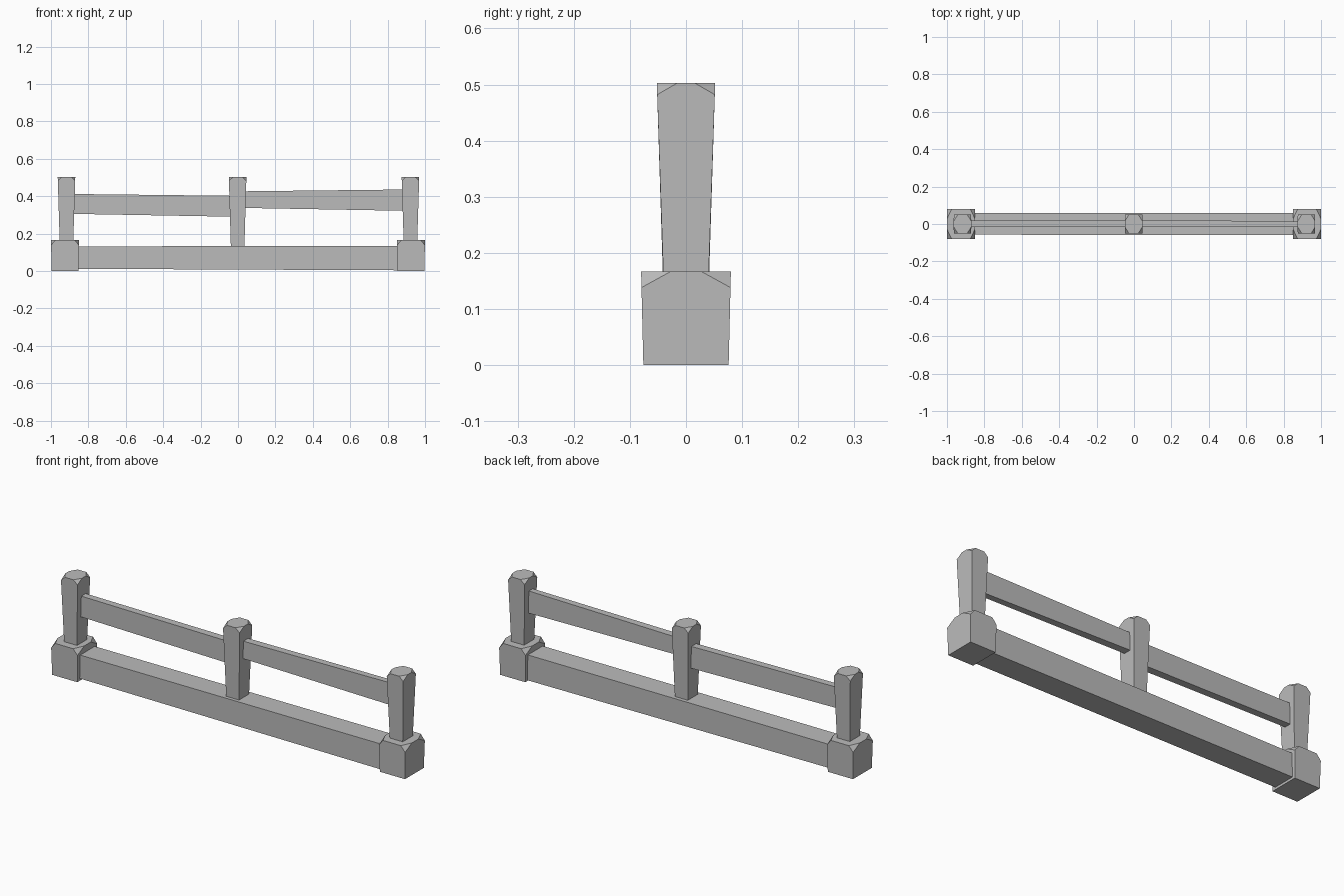
import bpy, bmesh
from mathutils import Vector

if "Cube" in bpy.data.objects:
    bpy.data.objects.remove(bpy.data.objects["Cube"])

stone = bpy.data.materials.new("grey_stone")
stone.use_nodes = True
GREY = (0.5, 0.5, 0.5, 1)
stone.diffuse_color = GREY
stone.node_tree.nodes["Principled BSDF"].inputs["Base Color"].default_value = GREY


def finish(name, bm):
    bmesh.ops.recalc_face_normals(bm, faces=bm.faces)
    mesh = bpy.data.meshes.new(name)
    bm.to_mesh(mesh)
    bm.free()
    mesh.materials.append(stone)
    bpy.context.collection.objects.link(bpy.data.objects.new(name, mesh))


def block(name, x, bottom, top, z0, z1, cut):
    """Tapered block whose four top corners are sliced off by cut = (dx, dy, dz)."""
    bm = bmesh.new()
    bmesh.ops.create_cube(bm, size=2)
    for v in bm.verts:
        half = top if v.co.z > 0 else bottom
        v.co = (x + v.co.x * half[0], v.co.y * half[1], z1 if v.co.z > 0 else z0)
    for sx in (-1, 1):
        for sy in (-1, 1):
            corner = Vector((x + sx * top[0], sy * top[1], z1))
            normal = Vector((sx / cut[0], sy / cut[1], 1 / cut[2]))
            point = corner - Vector((0, 0, cut[2]))
            geom = bm.verts[:] + bm.edges[:] + bm.faces[:]
            res = bmesh.ops.bisect_plane(bm, geom=geom, plane_co=point,
                                         plane_no=normal.normalized(), clear_outer=True)
            edges = [e for e in res["geom_cut"] if isinstance(e, bmesh.types.BMEdge)]
            bmesh.ops.holes_fill(bm, edges=edges)
    finish(name, bm)


def bar(name, x0, x1, left_z, right_z, left_y, right_y):
    """Horizontal bar with its own height and depth range at each end."""
    bm = bmesh.new()
    bmesh.ops.create_cube(bm, size=2)
    for v in bm.verts:
        zs, ys = (right_z, right_y) if v.co.x > 0 else (left_z, left_y)
        v.co = (x1 if v.co.x > 0 else x0, ys[v.co.y > 0], zs[v.co.z > 0])
    finish(name, bm)


# Corner plinths
for side, x in (("right", -0.925), ("left", 0.925)):
    block(side + "_plinth", x, (0.071, 0.076), (0.075, 0.08), 0, 0.167, (0.025, 0.053, 0.03))

# Posts, wider at the top
for side, x, z in (("right", -0.917, 0.15), ("middle", -0.002, 0.12), ("left", 0.922, 0.15)):
    block(side + "_post", x, (0.036, 0.04), (0.047, 0.052), z, 0.503, (0.023, 0.037, 0.022))

# Low sill beam between the plinths
bar("sill_beam", -0.88, 0.88, (0.012, 0.132), (0.004, 0.134), (-0.057, 0.06), (-0.06, 0.06))

# Slightly uneven handrails
bar("right_handrail", -0.9, 0, (0.306, 0.412), (0.29, 0.402), (-0.017, 0.018), (-0.017, 0.022))
bar("left_handrail", 0, 0.9, (0.338, 0.426), (0.322, 0.436), (-0.017, 0.022), (-0.017, 0.014))
